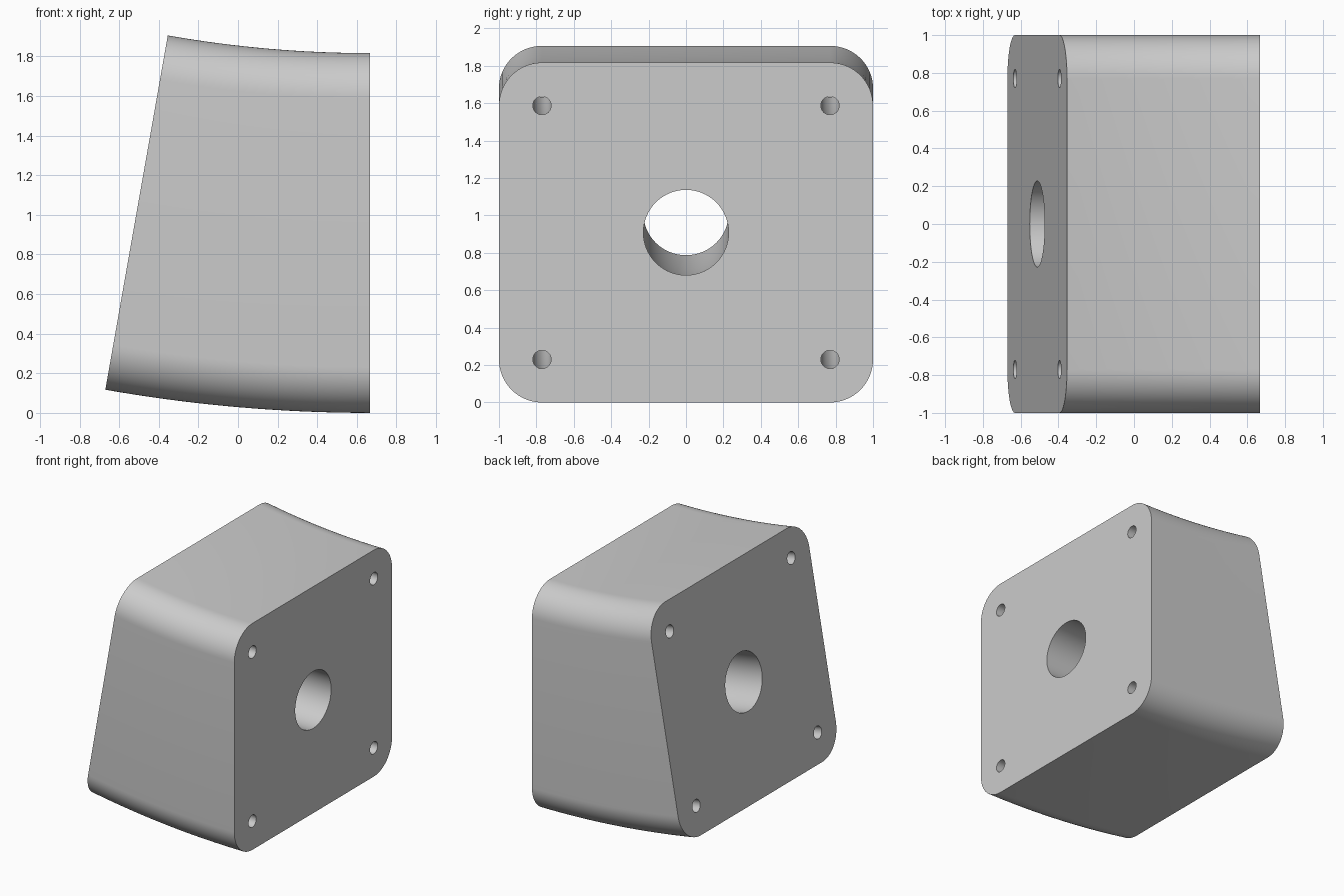
import bpy, bmesh, math
from mathutils import Vector

cube = bpy.data.objects.get("Cube")
if cube:
    bpy.data.objects.remove(cube)

HEIGHT, CORNER = 1.817, 0.23      # square section and its corner radius
RADIUS, TURN = 7.70, math.radians(10)  # bottom sweep radius and sweep angle
RIGHT, STEPS = 0.667, 16


def arc(y, z, r, start, end, count):
    return [(y + r * math.cos(a), z + r * math.sin(a))
            for a in (start + (end - start) * i / count for i in range(count + 1))]


def circle(y, z, r, count):
    return arc(y, z, r, 0, math.tau, count)[:-1]


def place(y, z, angle):
    # Swing a section point about the sweep axis above the block
    d = RADIUS - z
    return Vector((RIGHT - d * math.sin(angle), y, RADIUS - d * math.cos(angle)))


# Rounded square outline
centres = [(1 - CORNER, HEIGHT - CORNER), (CORNER - 1, HEIGHT - CORNER),
           (CORNER - 1, CORNER), (1 - CORNER, CORNER)]
outline = []
for i, (y, z) in enumerate(centres):
    outline += arc(y, z, CORNER, i * math.pi / 2, (i + 1) * math.pi / 2, 16)

# Central bore and four bolt holes, concentric with the corners
loops = [outline, circle(0, HEIGHT / 2, 0.228, 64)]
loops += [circle(y, z, 0.049, 32) for y, z in centres]

# Sweep every loop, then fill the two flat ends around the holes
bm = bmesh.new()
ends = ([], [])
for loop in loops:
    rings = [[bm.verts.new(place(y, z, TURN * s / STEPS)) for y, z in loop]
             for s in range(STEPS + 1)]
    n = len(loop)
    for a, b in zip(rings, rings[1:]):
        for i in range(n):
            j = (i + 1) % n
            bm.faces.new((a[i], a[j], b[j], b[i]))
    for edges, ring in zip(ends, (rings[0], rings[-1])):
        edges += [bm.edges.get((ring[i], ring[(i + 1) % n])) for i in range(n)]
for edges, x in zip(ends, (1, -1)):
    bmesh.ops.triangle_fill(bm, edges=edges, use_beauty=True, normal=(x, 0, 0))
bmesh.ops.recalc_face_normals(bm, faces=bm.faces)

mesh = bpy.data.meshes.new("curved_block")
bm.to_mesh(mesh)
bm.free()
block = bpy.data.objects.new("curved_block", mesh)
bpy.context.collection.objects.link(block)

# Plain grey
grey = bpy.data.materials.new("light_grey")
grey.use_nodes = True
colour = (0.6, 0.6, 0.6, 1)
grey.diffuse_color = colour
grey.node_tree.nodes["Principled BSDF"].inputs["Base Color"].default_value = colour
mesh.materials.append(grey)

bpy.ops.object.select_all(action='DESELECT')
block.select_set(True)
bpy.context.view_layer.objects.active = block
bpy.ops.object.shade_smooth_by_angle(angle=math.radians(30))
